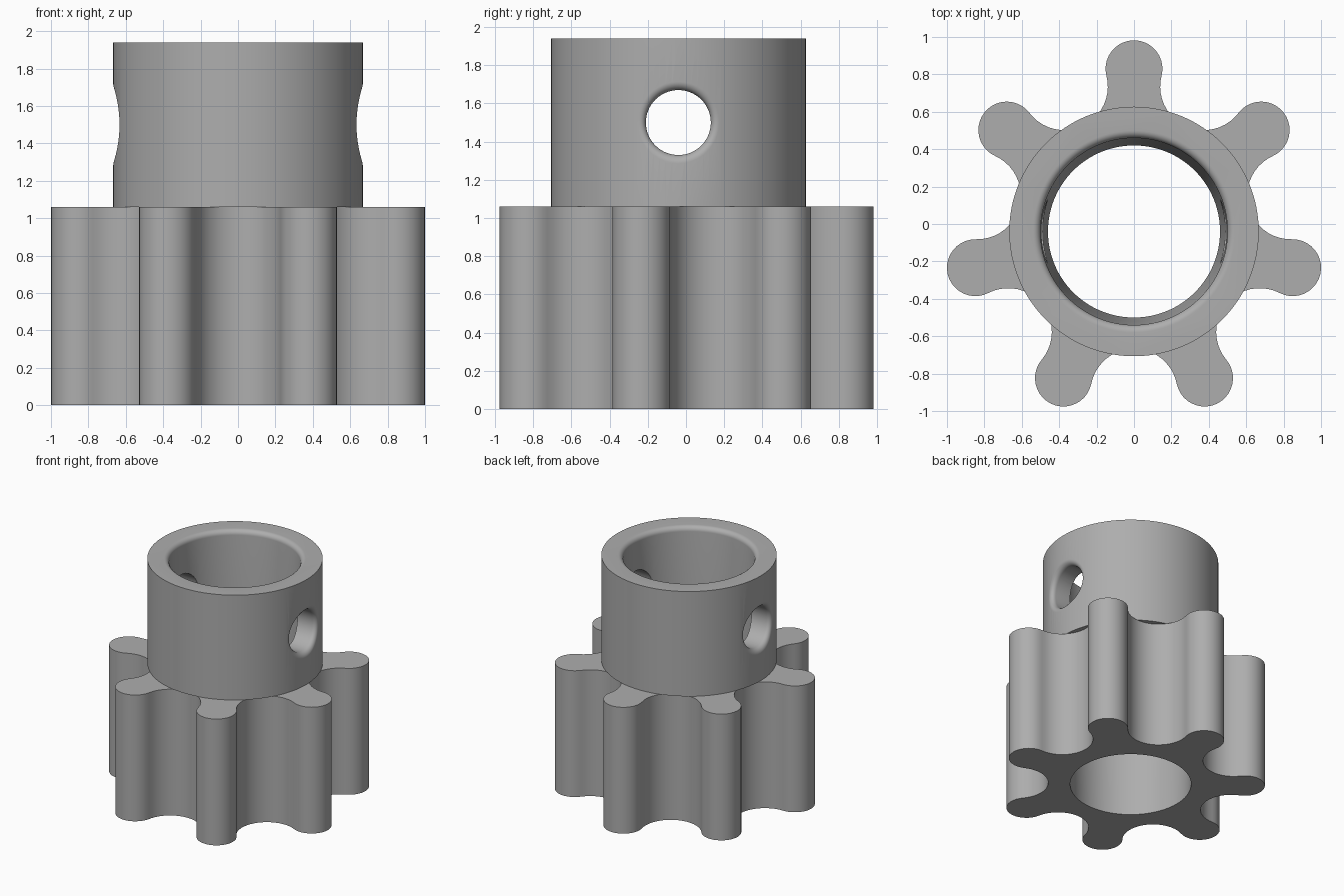
import bpy
import bmesh
from math import sin, cos, pi, sqrt, atan2, radians

if "Cube" in bpy.data.objects:
    bpy.data.objects.remove(bpy.data.objects["Cube"], do_unlink=True)

CY = -0.04                       # axis of the part sits slightly forward
GEAR_H, TOP = 1.06, 1.94
COLLAR_R, TEETH = 0.667, 7
TIP_R, TIP_D, GAP_D = 0.152, 0.87, 0.86
HOLE_Z, HOLE_R, FILLET = 1.5, 0.17, 0.045

grey = bpy.data.materials.new("plain grey")
grey.use_nodes = True
colour = (0.42, 0.42, 0.42, 1)
grey.diffuse_color = colour
grey.node_tree.nodes["Principled BSDF"].inputs["Base Color"].default_value = colour


def solid_from_rings(name, rings):
    """Skin a stack of equal-length closed rings and cap both ends."""
    bm = bmesh.new()
    loops = [[bm.verts.new(p) for p in ring] for ring in rings]
    n = len(loops[0])
    for a, b in zip(loops, loops[1:]):
        for i in range(n):
            j = (i + 1) % n
            bm.faces.new((a[i], a[j], b[j], b[i]))
    bm.faces.new(loops[0])
    bm.faces.new(loops[-1])
    bmesh.ops.recalc_face_normals(bm, faces=bm.faces)
    mesh = bpy.data.meshes.new(name)
    bm.to_mesh(mesh)
    bm.free()
    mesh.materials.append(grey)
    obj = bpy.data.objects.new(name, mesh)
    bpy.context.collection.objects.link(obj)
    return obj


def circle(r, z, n=128):
    return [(r * cos(2 * pi * i / n), CY + r * sin(2 * pi * i / n), z) for i in range(n)]


def gear_outline():
    """Round tooth tips joined by tangent concave gaps."""
    half = pi / TEETH
    gx, gy = GAP_D * sin(half), GAP_D * cos(half)
    gap_r = sqrt(gx ** 2 + (TIP_D - gy) ** 2) - TIP_R
    touch = atan2(gy - TIP_D, gx)            # direction from tip centre to gap centre
    points = []
    steps = 20
    for k in range(TEETH):
        turn = -2 * half * k
        local = []
        for i in range(steps + 1):           # tip arc
            a = pi - touch + (2 * touch - pi) * i / steps
            local.append((TIP_R * cos(a), TIP_D + TIP_R * sin(a)))
        start = touch + pi                   # gap arc, symmetric about the gap line
        axis = pi / 2 - half + pi
        end = 2 * axis - start
        for i in range(1, steps):
            a = start + (end - start) * i / steps
            local.append((gx + gap_r * cos(a), gy + gap_r * sin(a)))
        points += [(x * cos(turn) - y * sin(turn), x * sin(turn) + y * cos(turn))
                   for x, y in local]
    return points


def cross_hole_ring(side, r, depth, n=64):
    """Ring that follows the curved collar wall at a given depth."""
    ring = []
    for i in range(n):
        a = 2 * pi * i / n
        y = r * cos(a)
        ring.append((side * (sqrt(COLLAR_R ** 2 - y * y) - depth), CY + y, HOLE_Z + r * sin(a)))
    return ring


# Toothed body and collar
outline = gear_outline()
gear = solid_from_rings("gear_body", [[(x, y + CY, z) for x, y in outline] for z in (0, GEAR_H)])
collar = solid_from_rings("collar", [circle(COLLAR_R, GEAR_H), circle(COLLAR_R, TOP)])

# Tapered bore with a rounded upper lip
lip = 0.04
rings = [circle(0.457, -0.1), circle(0.46, 0), circle(0.50, TOP - lip)]
for i in range(1, 9):
    t = radians(90) * i / 8
    rings.append(circle(0.50 + lip * (1 - cos(t)), TOP - lip + lip * sin(t)))
rings.append(circle(0.50 + lip, TOP + 0.1))
bore = solid_from_rings("bore_cutter", rings)

# Cross holes with rounded outer rims
cutters = [bore]
for side, label in ((1, "left"), (-1, "right")):
    rings = [cross_hole_ring(side, HOLE_R + FILLET, -0.05)]
    for i in range(9):
        t = radians(90) * i / 8
        rings.append(cross_hole_ring(side, HOLE_R + FILLET * (1 - sin(t)), FILLET * (1 - cos(t))))
    rings.append(cross_hole_ring(side, HOLE_R, 0.35))
    cutters.append(solid_from_rings(label + "_hole_cutter", rings))

# Cut the openings and smooth the curved walls
for obj, tools in ((gear, [bore]), (collar, cutters)):
    bpy.ops.object.select_all(action="DESELECT")
    obj.select_set(True)
    bpy.context.view_layer.objects.active = obj
    for tool in tools:
        mod = obj.modifiers.new("cut", "BOOLEAN")
        mod.operation = "DIFFERENCE"
        mod.solver = "EXACT"
        mod.object = tool
        bpy.ops.object.modifier_apply(modifier=mod.name)
    bpy.ops.object.shade_smooth_by_angle(angle=radians(30))

for tool in cutters:
    bpy.data.objects.remove(tool, do_unlink=True)
